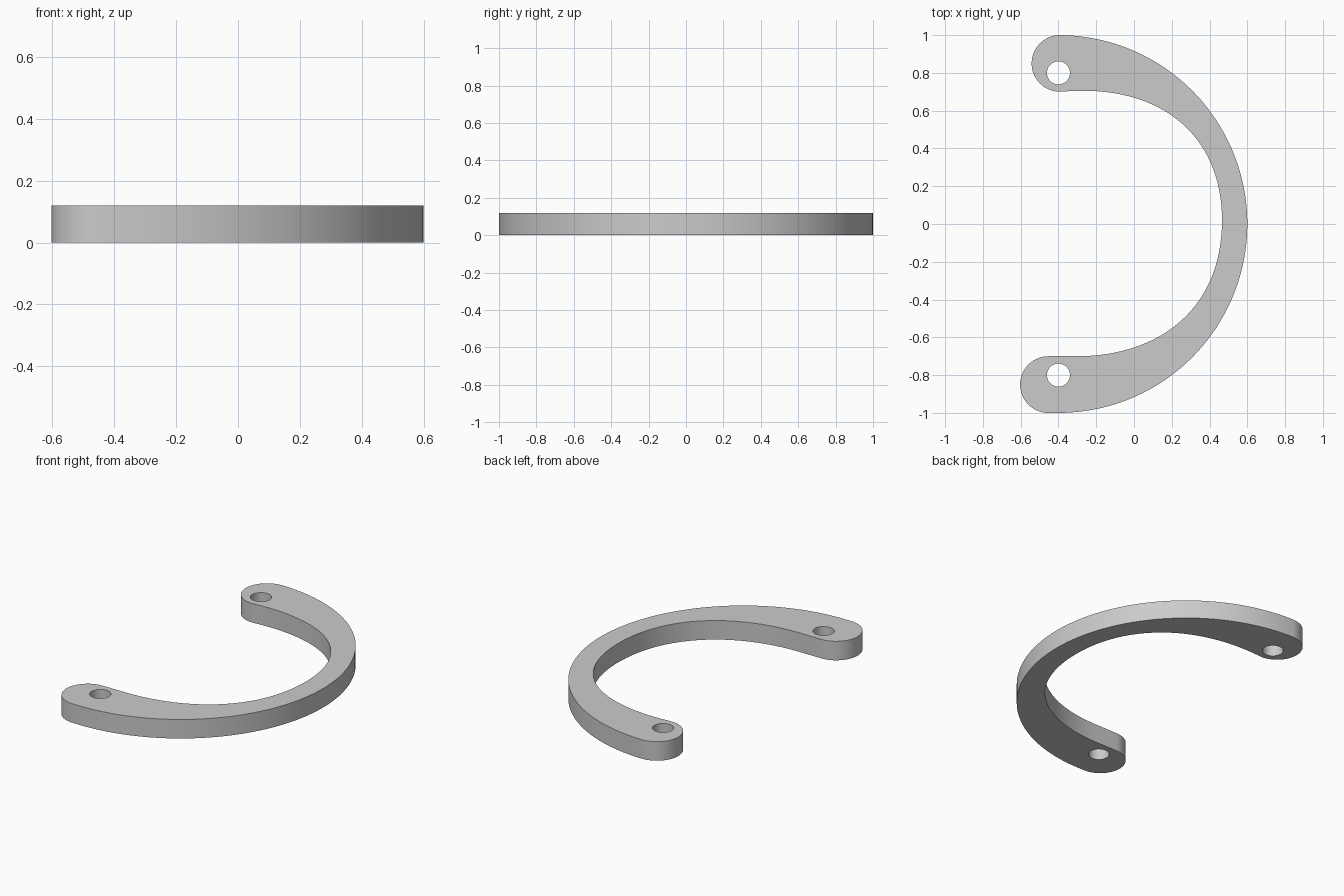
import bpy
import bmesh
from math import cos, sin, radians
from mathutils import Vector
from mathutils.geometry import interpolate_bezier

THICKNESS = 0.12

cube = bpy.data.objects.get("Cube")
if cube:
    bpy.data.objects.remove(cube, do_unlink=True)


def arc(cx, cy, r, start, end, steps):
    """Points along a circular arc, angles in degrees."""
    angles = [radians(start + (end - start) * i / steps) for i in range(steps + 1)]
    return [Vector((cx + r * cos(a), cy + r * sin(a))) for a in angles]


def bezier(*points, steps=32):
    """Points along a cubic curve, without its two ends."""
    return interpolate_bezier(*[Vector(p) for p in points], steps)[1:-1]


def add_loop(curve, points):
    spline = curve.splines.new("POLY")
    spline.points.add(len(points) - 1)
    for target, p in zip(spline.points, points):
        target.co = (p.x, p.y, 0, 1)
    spline.use_cyclic_u = True


# Outline: outer rim, upper rounded end, inner rim in two halves, lower rounded end
inner_mid = (0.466, 0.02)
outline = arc(-0.4, 0, 1, -90, 89.5, 90)
outline += arc(-0.392, 0.85, 0.15, 90, 270, 32)
outline += bezier((-0.39, 0.70), (0.15, 0.75), (0.466, 0.46), inner_mid)
outline.append(Vector(inner_mid))
outline += bezier(inner_mid, (0.466, -0.46), (0.12, -0.70), (-0.3, -0.70))
outline.append(Vector((-0.3, -0.70)))
outline += arc(-0.453, -0.85, 0.15, 90, 270, 32)

# Flat plate with a round bolt hole near each end
curve = bpy.data.curves.new("curved_bracket", "CURVE")
curve.dimensions = "2D"
curve.fill_mode = "BOTH"
curve.extrude = THICKNESS / 2
add_loop(curve, outline)
for side in (1, -1):
    add_loop(curve, arc(-0.4, 0.8 * side, 0.061, 0, 360, 40)[:-1])

bracket = bpy.data.objects.new("curved_bracket", curve)
bpy.context.collection.objects.link(bracket)
bpy.ops.object.select_all(action="DESELECT")
bracket.select_set(True)
bpy.context.view_layer.objects.active = bracket
bpy.ops.object.convert(target="MESH")
bracket = bpy.context.object

# Weld the caps to the walls and rest the plate on the ground
bm = bmesh.new()
bm.from_mesh(bracket.data)
bmesh.ops.remove_doubles(bm, verts=bm.verts, dist=0.0005)
bmesh.ops.recalc_face_normals(bm, faces=bm.faces)
bmesh.ops.translate(bm, verts=bm.verts, vec=(0, 0, THICKNESS / 2))
bm.to_mesh(bracket.data)
bm.free()
bpy.ops.object.shade_smooth_by_angle(angle=radians(30))

# Plain grey finish
grey = bpy.data.materials.new("plain_grey")
grey.use_nodes = True
colour = (0.6, 0.6, 0.6, 1)
grey.diffuse_color = colour
grey.node_tree.nodes["Principled BSDF"].inputs["Base Color"].default_value = colour
bracket.data.materials.clear()
bracket.data.materials.append(grey)
